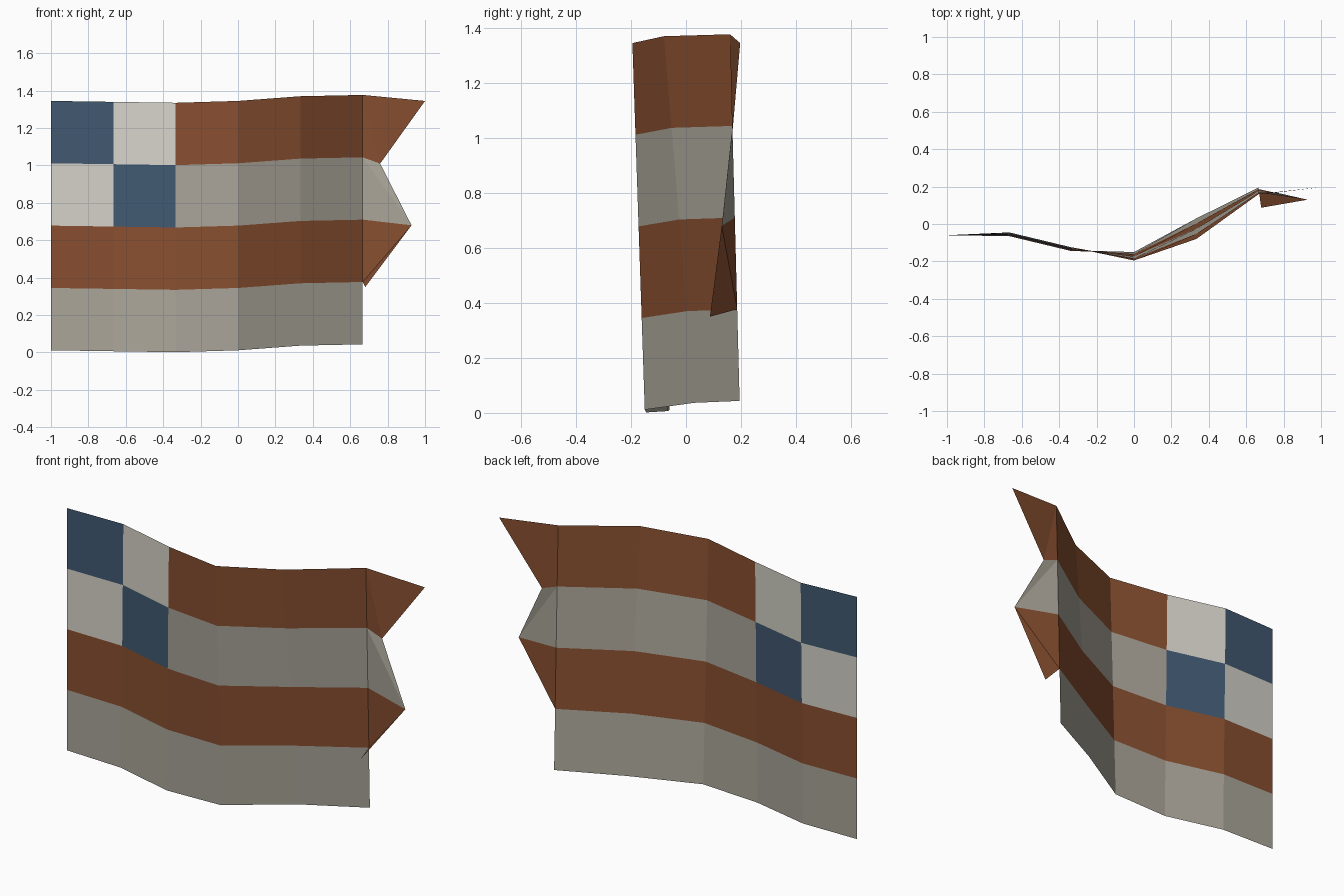
import bpy
import bmesh
from mathutils import Vector

if "Cube" in bpy.data.objects:
    bpy.data.objects.remove(bpy.data.objects["Cube"], do_unlink=True)


def linear(c):
    c /= 255
    return c / 12.92 if c < 0.04 else ((c + 0.055) / 1.055) ** 2.4


def material(name, *rgb):
    mat = bpy.data.materials.new(name)
    mat.use_nodes = True
    color = [linear(c) for c in rgb] + [1.0]
    mat.diffuse_color = color
    bsdf = next(n for n in mat.node_tree.nodes if n.type == "BSDF_PRINCIPLED")
    bsdf.inputs["Base Color"].default_value = color
    return mat


materials = [
    material("rust_brown", 136, 79, 48),
    material("weathered_grey", 170, 165, 153),
    material("pale_cream", 213, 210, 200),
    material("faded_blue", 65, 89, 113),
]
BROWN, GREY, CREAM, BLUE = range(4)


def make_object(name, bm):
    mesh = bpy.data.meshes.new(name)
    bm.to_mesh(mesh)
    bm.free()
    for mat in materials:
        mesh.materials.append(mat)
    obj = bpy.data.objects.new(name, mesh)
    bpy.context.collection.objects.link(obj)


def add_face(bm, verts, color):
    bm.faces.new(verts).material_index = color


# Waving cloth: depth of the top and bottom hems and height, column by column
ROWS, COLUMNS, STEP = 4, 5, 1 / 3
top_depth = [-0.06, -0.045, -0.125, -0.195, -0.08, 0.16]
bottom_depth = [-0.06, -0.065, -0.145, -0.15, 0.03, 0.195]
top_height = [1.345, 1.34, 1.335, 1.345, 1.37, 1.377]


def cloth_point(col, row):
    t = row / ROWS
    depth = top_depth[col] * (1 - t) + bottom_depth[col] * t
    return Vector((-1 + col * STEP, depth, top_height[col] - row * STEP))


def cell_color(col, row):
    # Two by two checkered corner, striped elsewhere
    if col < 2 and row < 2:
        return BLUE if col == row else CREAM
    return BROWN if row % 2 == 0 else GREY


bm = bmesh.new()
grid = [[bm.verts.new(cloth_point(c, r)) for r in range(ROWS + 1)]
        for c in range(COLUMNS + 1)]
for c in range(COLUMNS):
    for r in range(ROWS):
        add_face(bm, (grid[c][r], grid[c][r + 1],
                      grid[c + 1][r + 1], grid[c + 1][r]), cell_color(c, r))
make_object("flag_cloth", bm)

# Torn ragged edge, with the lowest flap folded forward
bm = bmesh.new()
hem = [bm.verts.new(cloth_point(COLUMNS, r)) for r in range(ROWS)]
tips = [bm.verts.new(p) for p in ((1.0, 0.197, 1.345), (0.76, 0.168, 1.01),
                                  (0.928, 0.13, 0.68), (0.68, 0.087, 0.35))]
for r in range(ROWS - 1):
    color = BROWN if r % 2 == 0 else GREY
    if r < 2:
        add_face(bm, (hem[r], hem[r + 1], tips[r + 1]), color)
        add_face(bm, (hem[r], tips[r + 1], tips[r]), color)
    else:
        add_face(bm, (hem[r], hem[r + 1], tips[r]), color)
        add_face(bm, (hem[r + 1], tips[r + 1], tips[r]), color)
make_object("torn_edge", bm)
